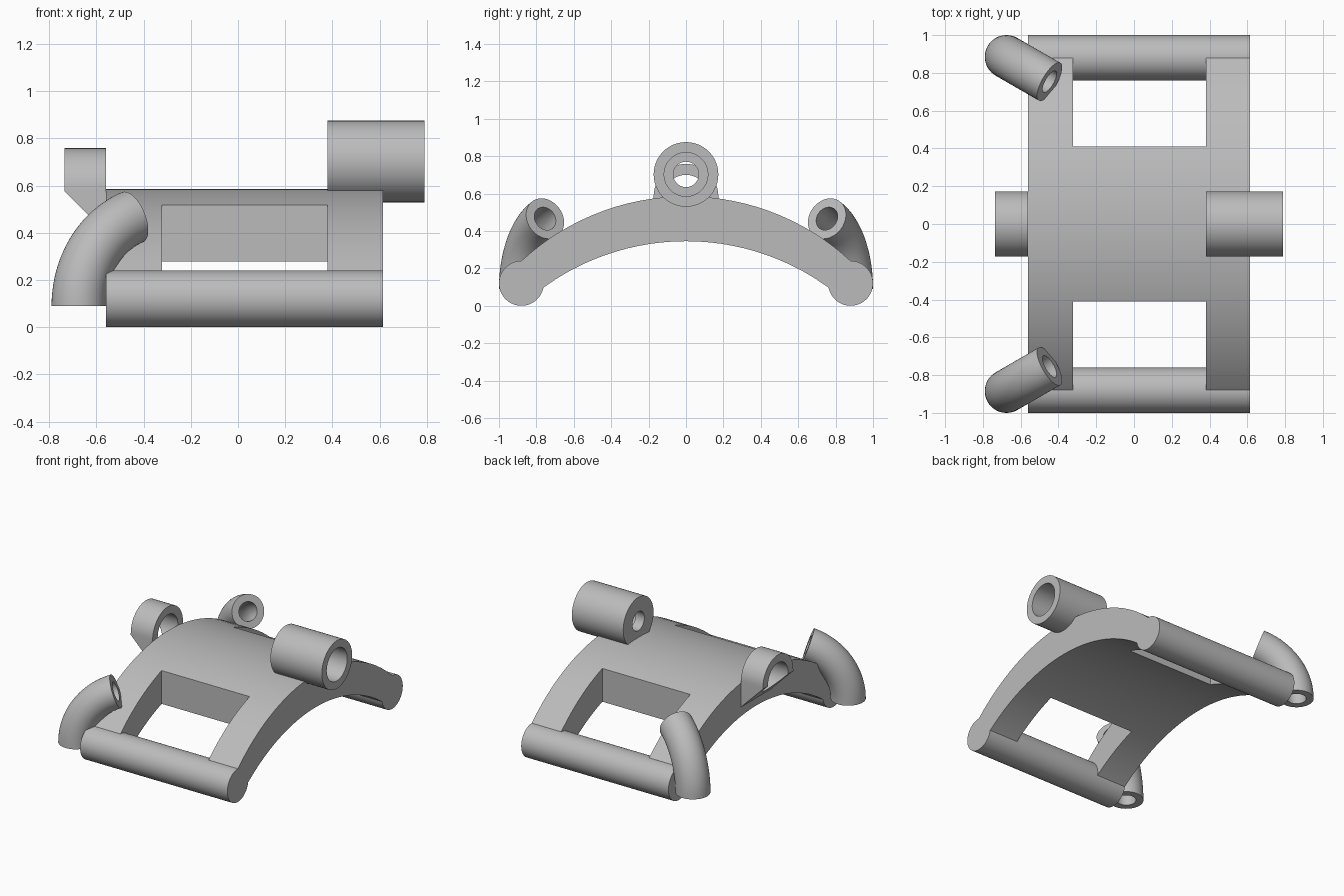
import bpy
import bmesh
from math import sin, cos, pi, radians, sqrt
from mathutils import Vector

cube = bpy.data.objects.get("Cube")
if cube:
    bpy.data.objects.remove(cube, do_unlink=True)

grey = bpy.data.materials.new("plain grey")
grey.use_nodes = True
grey.diffuse_color = (0.5, 0.5, 0.5, 1)
grey.node_tree.nodes["Principled BSDF"].inputs["Base Color"].default_value = (0.5, 0.5, 0.5, 1)

SIDES = 48
LEFT, RIGHT = -0.56, 0.615      # ends of the arch along x


def finish(name, bm):
    """Turn a bmesh into a named grey object."""
    bmesh.ops.recalc_face_normals(bm, faces=bm.faces)
    mesh = bpy.data.meshes.new(name)
    bm.to_mesh(mesh)
    bm.free()
    mesh.materials.append(grey)
    obj = bpy.data.objects.new(name, mesh)
    bpy.context.collection.objects.link(obj)
    return obj


def skin(name, rings, closed):
    """Bridge rings of points; closed joins last to first, otherwise cap the ends."""
    bm = bmesh.new()
    loops = [[bm.verts.new(p) for p in ring] for ring in rings]
    pairs = list(zip(loops, loops[1:]))
    if closed:
        pairs.append((loops[-1], loops[0]))
    else:
        bm.faces.new(loops[0])
        bm.faces.new(loops[-1])
    for a, b in pairs:
        for i in range(len(a)):
            k = (i + 1) % len(a)
            bm.faces.new((a[i], a[k], b[k], b[i]))
    return finish(name, bm)


def circle(center, u, v, r):
    angles = [2 * pi * i / SIDES for i in range(SIDES)]
    return [center + r * (u * cos(a) + v * sin(a)) for a in angles]


def turned(name, y, z, profile, closed):
    """Lathe a profile of (x, radius) around an axis parallel to x."""
    u, v = Vector((0, 1, 0)), Vector((0, 0, 1))
    return skin(name, [circle(Vector((x, y, z)), u, v, r) for x, r in profile], closed)


def extrude_x(name, outline, x0, x1):
    return skin(name, [[(x, y, z) for y, z in outline] for x in (x0, x1)], False)


def cut(obj, cutter):
    mod = obj.modifiers.new("cut", 'BOOLEAN')
    mod.operation = 'DIFFERENCE'
    mod.solver = 'EXACT'
    mod.object = cutter
    bpy.context.view_layer.objects.active = obj
    bpy.ops.object.modifier_apply(modifier=mod.name)
    bpy.data.objects.remove(cutter, do_unlink=True)


def elbow(name, side):
    """Hollow bend that rises vertically and leans in towards the arch."""
    lean = Vector((cos(radians(30)), -side * sin(radians(30)), 0))
    up = Vector((0, 0, 1))
    across = up.cross(lean)
    base = Vector((-0.675, side * 0.885, 0.09))
    bend, steps = 0.4, 20

    def ring(i, r):
        a = radians(70) * i / steps
        center = base + lean * bend * (1 - cos(a)) + up * bend * sin(a)
        return circle(center, lean * cos(a) - up * sin(a), across, r)

    outer = [ring(i, 0.115) for i in range(steps + 1)]
    inner = [ring(i, 0.065) for i in reversed(range(steps + 1))]
    return skin(name, outer + inner, True)


# Arched plate of constant vertical thickness
R = 1.295
ys = [0.88 * i / 14 for i in range(-14, 15)]
top = [(y, sqrt(R * R - y * y) + 0.585 - R) for y in ys]
bottom = [(y, z - 0.24) for y, z in reversed(top)]
arch = extrude_x("arched_plate", top + bottom, LEFT, RIGHT)

# Window openings, rails and elbows on both sides
parts = [arch]
for side, word in ((-1, "front"), (1, "back")):
    window = [(side * y, z) for y, z in ((0.41, -1), (1.2, -1), (1.2, 1), (0.41, 1))]
    cut(arch, extrude_x("window_cutter", window, -0.322, 0.38))
    parts.append(turned(word + "_rail", side * 0.88, 0.12,
                        [(LEFT, 0.12), (RIGHT, 0.12)], False))
    parts.append(elbow(word + "_elbow", side))

# Top barrel with a wide bore and a narrower hole at its inner end
parts.append(turned("top_barrel", 0, 0.702,
                    [(0.38, 0.173), (0.79, 0.173), (0.79, 0.117),
                     (0.45, 0.117), (0.45, 0.068), (0.38, 0.068)], True))

# Round-topped lug with a sloping underside and a bore
arc = [(0.173 * cos(pi * i / 24), 0.585 + 0.173 * sin(pi * i / 24)) for i in range(25)]
lug = extrude_x("end_lug", arc + [(-0.173, 0.4), (0.173, 0.4)], -0.735, LEFT)
wedge = [[(x, y, z) for x, z in ((-0.76, 0.6), (-0.535, 0.375), (-0.76, 0.3))]
         for y in (-0.3, 0.3)]
cut(lug, skin("slope_cutter", wedge, False))
cut(lug, turned("bore_cutter", 0, 0.585, [(-0.9, 0.115), (-0.5, 0.115)], False))
parts.append(lug)

# Smooth round surfaces while keeping the rims crisp
bpy.ops.object.select_all(action='DESELECT')
for part in parts:
    part.select_set(True)
bpy.context.view_layer.objects.active = arch
bpy.ops.object.shade_smooth_by_angle(angle=radians(30))
